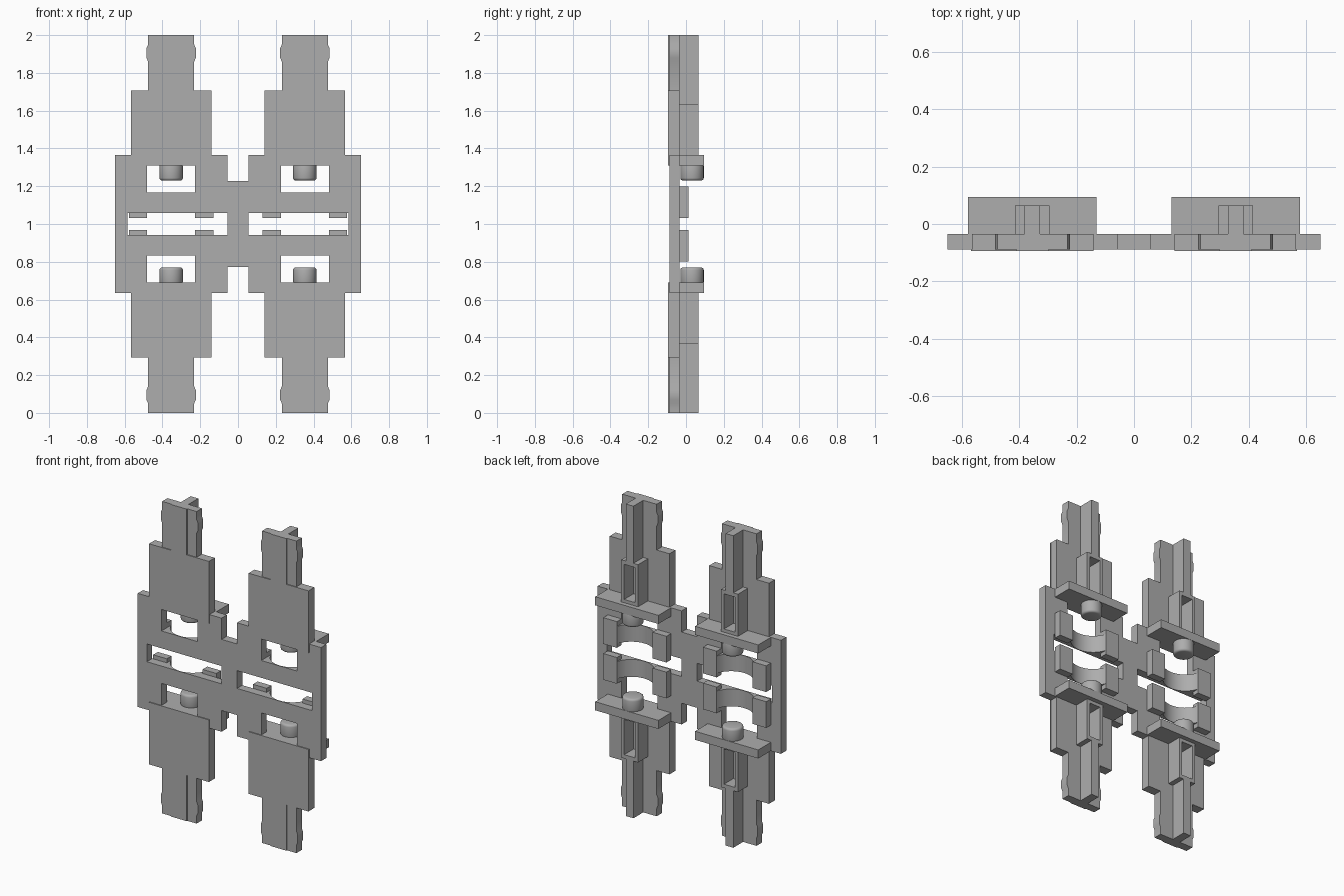
import bpy, bmesh, math
from mathutils import Vector

cube = bpy.data.objects.get("Cube")
if cube:
    bpy.data.objects.remove(cube, do_unlink=True)

grey = bpy.data.materials.new("plastic_grey")
grey.use_nodes = True
grey.diffuse_color = (0.42, 0.42, 0.42, 1)
grey.node_tree.nodes["Principled BSDF"].inputs["Base Color"].default_value = (0.42, 0.42, 0.42, 1)

CX = 0.354                      # centre of each column
FRONT, FACE, BACK = -0.094, -0.088, -0.034


def finish(name, bm):
    bmesh.ops.recalc_face_normals(bm, faces=bm.faces)
    mesh = bpy.data.meshes.new(name)
    bm.to_mesh(mesh)
    bm.free()
    mesh.materials.append(grey)
    ob = bpy.data.objects.new(name, mesh)
    bpy.context.collection.objects.link(ob)
    return ob


def slab(name, outline, y0, y1):
    """Extrude an x/z outline from y0 to y1."""
    bm = bmesh.new()
    face = bm.faces.new([bm.verts.new((x, y0, z)) for x, z in outline])
    ext = bmesh.ops.extrude_face_region(bm, geom=[face])
    verts = [v for v in ext["geom"] if isinstance(v, bmesh.types.BMVert)]
    bmesh.ops.translate(bm, vec=(0, y1 - y0, 0), verts=verts)
    return finish(name, bm)


def box(name, x, y, z):
    return slab(name, [(x[0], z[0]), (x[1], z[0]), (x[1], z[1]), (x[0], z[1])], *y)


def drum(name, x, y, z, r, bevel=0):
    """Upright cylinder, optionally with its rims rounded."""
    bm = bmesh.new()
    bmesh.ops.create_cone(bm, cap_ends=True, segments=48, radius1=r, radius2=r, depth=z[1] - z[0])
    bmesh.ops.translate(bm, vec=(x, y, (z[0] + z[1]) / 2), verts=bm.verts)
    if bevel:
        rims = [e for e in bm.edges if abs(e.verts[0].co.z - e.verts[1].co.z) < 1e-5]
        bmesh.ops.bevel(bm, geom=rims, offset=bevel, segments=3, profile=0.5, affect="EDGES")
    return finish(name, bm)


def select(ob):
    bpy.ops.object.select_all(action="DESELECT")
    ob.select_set(True)
    bpy.context.view_layer.objects.active = ob


def cut(ob, cutters):
    for c in cutters:
        mod = ob.modifiers.new("cut", "BOOLEAN")
        mod.operation, mod.solver, mod.object = "DIFFERENCE", "EXACT", c
        select(ob)
        bpy.ops.object.modifier_apply(modifier=mod.name)
        bpy.data.objects.remove(c, do_unlink=True)


def smooth(ob):
    select(ob)
    bpy.ops.object.shade_smooth_by_angle(angle=math.radians(35))


def span(a, b, s, mid):
    """Range a..b from mid, flipped by sign s."""
    return tuple(sorted((mid + s * a, mid + s * b)))


# Main plate: one quarter outline mirrored twice
def clip(d):
    return [(CX + d * 0.122, 0.86), (CX + d * 0.131, 0.88),
            (CX + d * 0.131, 0.93), (CX + d * 0.122, 0.95)]


quarter = [(0.055, 0.228), (0.055, 0.364), (0.141, 0.364), (0.141, 0.707), (CX - 0.122, 0.707)]
quarter += clip(-1) + [(CX - 0.122, 1), (CX + 0.122, 1)] + clip(1)[::-1]
quarter += [(CX + 0.122, 0.707), (0.565, 0.707), (0.565, 0.364), (0.65, 0.364)]
upper = quarter + [(-x, z) for x, z in reversed(quarter)]
right = [p for p in upper if p[0] > 0]
left = [p for p in upper if p[0] < 0]
lower = [(x, -z) for x, z in reversed(right)] + [(x, -z) for x, z in reversed(left)]
outline = right + lower[:len(right)] + lower[len(right):] + left
plate = slab("main_plate", [(x, 1 + z) for x, z in outline], FACE, BACK)

holes = []
for sx in (-1, 1):
    holes.append(box("slot_cutter", span(0.055, 0.585, sx, 0), (-0.2, 0.2), (0.943, 1.057)))
    for sz in (-1, 1):
        holes.append(box("window_cutter", (sx * CX - 0.127, sx * CX + 0.127), (-0.2, 0.2),
                         span(0.168, 0.309, sz, 1)))
    holes.append(drum("groove_cutter", sx * CX, 0.049, (0.82, 1.18), 0.132))
cut(plate, holes)
smooth(plate)

for sx, side in ((-1, "right"), (1, "left")):
    cx = sx * CX
    for sz, level in ((-1, "lower"), (1, "upper")):
        tag = f"{level}_{side}"

        def part(name, half, y, z):
            return box(f"{name}_{tag}", (cx - half, cx + half), y, span(*z, sz, 1))

        # Raised pads on the front
        part("shoulder_pad", 0.213, (FRONT, FACE), (0.309, 0.707))
        part("arm_pad", 0.056, (FRONT, FACE), (0.707, 1))

        # Rib, hollow socket, crossbar and pin on the back
        part("rib", 0.027, (BACK, 0.065), (0.634, 1))
        socket = part("socket", 0.06, (BACK, 0.065), (0.364, 0.634))
        cut(socket, [part("pocket_cutter", 0.039, (BACK + 0.004, 0.2), (0.385, 0.61))])
        part("crossbar", 0.224, (BACK, 0.094), (0.309, 0.364))
        smooth(drum(f"pin_{tag}", cx, 0.032, span(0.23, 0.32, sz, 1), 0.062, 0.014))

        # Curved saddle between two blocks
        saddle = part("saddle", 0.127, (BACK, 0.013), (0.057, 0.168))
        cut(saddle, [drum("groove_cutter", cx, 0.049, (0.7, 1.3), 0.132)])
        smooth(saddle)
        for d, end in ((-1, "inner"), (1, "outer")):
            box(f"{end}_block_{tag}", span(0.127, 0.224, sx * d, cx), (BACK, 0.013),
                span(0.031, 0.199, sz, 1))
